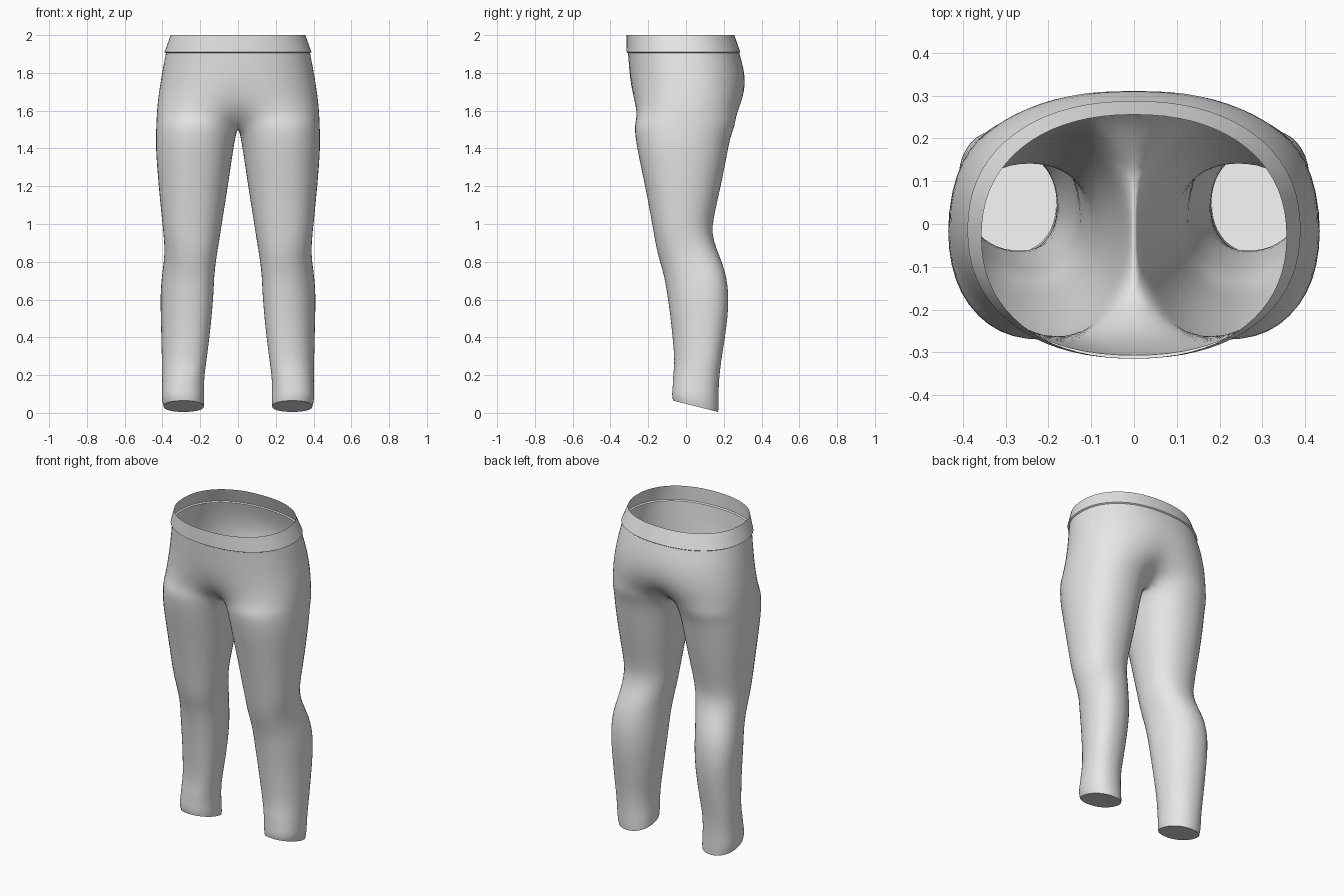
import bpy
import bmesh
from math import sin, cos, radians, copysign

cube = bpy.data.objects.get("Cube")
if cube:
    bpy.data.objects.remove(cube)

ARC = 18      # segments from front centre round the outside to back centre
INNER = 3     # extra points on the inside of each leg
OPEN = 150    # angle where the outer arc of a leg ends


def material(name, rgb):
    m = bpy.data.materials.new(name)
    m.use_nodes = True
    m.diffuse_color = (*rgb, 1)
    m.node_tree.nodes["Principled BSDF"].inputs["Base Color"].default_value = (*rgb, 1)
    return m


def rounded(v):
    return copysign(abs(v) ** 0.9, v)


def oval(angle, cx, rx, front, back):
    a = radians(angle)
    cy, ry = (front + back) / 2, (back - front) / 2
    return cx + rx * rounded(cos(a)), cy + ry * rounded(sin(a))


# Leg rings: height, inner x, outer x, front y, back y, tilt, skew
LEG = [
    (0.035, 0.18, 0.395, -0.07, 0.172, -0.25, 0.0),
    (0.07, 0.178, 0.405, -0.077, 0.174, -0.22, 0.0),
    (0.13, 0.18, 0.403, -0.07, 0.173, -0.15, 0.05),
    (0.20, 0.178, 0.402, -0.07, 0.178, -0.05, 0.1),
    (0.26, 0.17, 0.402, -0.06, 0.185, 0, 0.15),
    (0.40, 0.152, 0.405, -0.072, 0.208, 0, 0.15),
    (0.52, 0.14, 0.408, -0.085, 0.224, 0, 0.15),
    (0.62, 0.132, 0.41, -0.10, 0.228, 0, 0.15),
    (0.72, 0.128, 0.403, -0.115, 0.217, 0, 0.15),
    (0.80, 0.118, 0.392, -0.14, 0.192, 0, 0.1),
    (0.87, 0.105, 0.39, -0.158, 0.162, 0, 0.05),
    (0.95, 0.092, 0.396, -0.172, 0.138, 0, 0),
    (1.03, 0.08, 0.405, -0.186, 0.146, 0, 0),
    (1.20, 0.052, 0.422, -0.218, 0.187, 0, 0),
    (1.38, 0.026, 0.437, -0.258, 0.222, 0, 0),
    (1.46, 0.012, 0.437, -0.27, 0.237, 0, 0),
]
# Trunk rings: height, outer x, front y, back y, blend towards leg shape
TRUNK = [
    (1.52, 0.435, -0.277, 0.262, 1.0),
    (1.56, 0.433, -0.282, 0.283, 0.6),
    (1.61, 0.43, -0.287, 0.302, 0.3),
    (1.67, 0.424, -0.292, 0.316, 0.12),
    (1.74, 0.413, -0.297, 0.319, 0.03),
    (1.82, 0.40, -0.302, 0.308, 0),
    (1.905, 0.383, -0.308, 0.283, 0),
    (1.91, 0.391, -0.316, 0.289, 0),
    (2.0, 0.358, -0.315, 0.257, 0),
]

bm = bmesh.new()
leg_angles = [-OPEN + 2 * OPEN * i / ARC for i in range(ARC + 1)]
leg_angles += [OPEN + (360 - 2 * OPEN) * (k + 1) / (INNER + 1) for k in range(INNER)]
rings = []

# Lower leg and thigh
for z, x_in, x_out, front, back, tilt, skew in LEG:
    ring = []
    for a in leg_angles:
        x, y = oval(a, (x_in + x_out) / 2, (x_out - x_in) / 2, front, back)
        dy = y - (front + back) / 2
        ring.append(bm.verts.new((x + skew * dy, y, z + tilt * dy)))
    rings.append(ring)

# Crotch and hips: arcs that end on the centre plane
for z, x_out, front, back, blend in TRUNK:
    ring = []
    for i, a in enumerate(leg_angles):
        if i > ARC and blend < 1:
            break
        x, y = oval(a, x_out / 2, x_out / 2, front, back)
        if i < ARC + 1:
            wide = oval(-90 + 180 * i / ARC, 0, x_out, front, back)
            x = wide[0] + (x - wide[0]) * blend
            y = wide[1] + (y - wide[1]) * blend
        if i == 0 or i >= ARC:
            x = 0
        ring.append(bm.verts.new((x, y, z)))
    rings.append(ring)

# Skin neighbouring rings
for low, high in zip(rings, rings[1:]):
    closed = len(high) == len(leg_angles)
    n = len(high)
    for i in range(n if closed else ARC):
        j = (i + 1) % n
        bm.faces.new((low[i], low[j], high[j], high[i]))

# Closed hem
bm.faces.new(list(reversed(rings[0])))

# Crisp hem and waistband edges
crease = bm.edges.layers.float.new("crease_edge")
for ring, loop in ((rings[0], True), (rings[-2], False), (rings[-3], False)):
    for i in range(len(ring) if loop else ARC):
        e = bm.edges.get((ring[i], ring[(i + 1) % len(ring)]))
        e[crease] = 1
        e.smooth = False

mesh = bpy.data.meshes.new("leggings")
bm.to_mesh(mesh)
bm.free()
for p in mesh.polygons:
    p.use_smooth = True
mesh.materials.append(material("light grey fabric", (0.8, 0.8, 0.8)))

leggings = bpy.data.objects.new("leggings", mesh)
bpy.context.collection.objects.link(leggings)
mirror = leggings.modifiers.new("mirror", 'MIRROR')
mirror.use_clip = True
mirror.merge_threshold = 0.001
smooth = leggings.modifiers.new("smooth", 'SUBSURF')
smooth.levels = smooth.render_levels = 1
